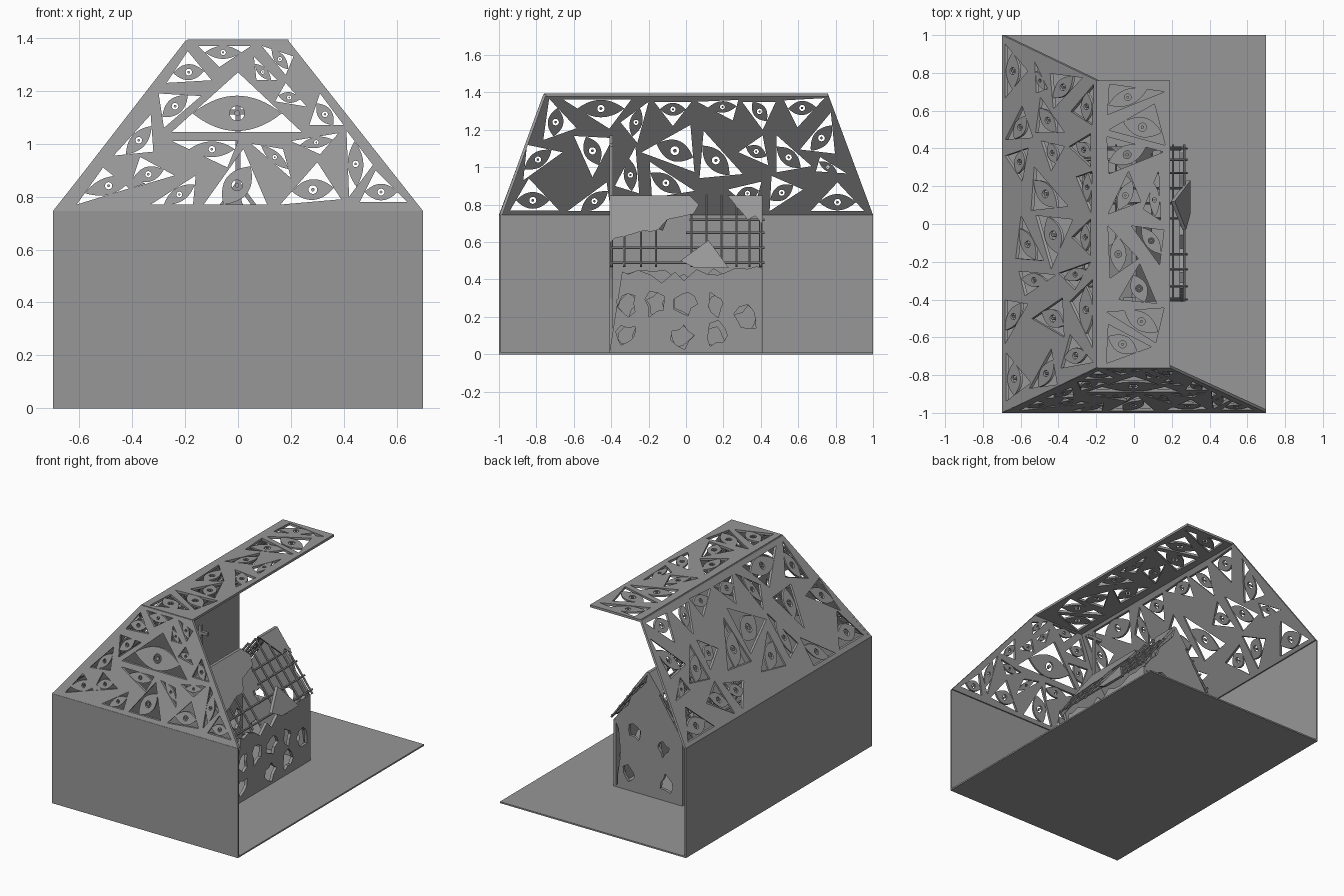
import bpy, bmesh, math, random
from mathutils import Vector

if "Cube" in bpy.data.objects:
    bpy.data.objects.remove(bpy.data.objects["Cube"])

random.seed(7)
GREY = bpy.data.materials.new("dark_grey")
GREY.diffuse_color = (.31, .31, .31, 1)
GREY.use_nodes = True
GREY.node_tree.nodes["Principled BSDF"].inputs["Base Color"].default_value = GREY.diffuse_color


def link(name, data):
    ob = bpy.data.objects.new(name, data)
    bpy.context.scene.collection.objects.link(ob)
    return ob


def finish(name, bm):
    me = bpy.data.meshes.new(name)
    bm.to_mesh(me)
    bm.free()
    me.materials.append(GREY)
    return link(name, me)


def sheet(name, loops, place, thick):
    """Filled flat outline with holes, given thickness and placed by place(u, v, w)."""
    cu = bpy.data.curves.new(name + "_outline", 'CURVE')
    cu.dimensions = '2D'
    cu.fill_mode = 'BOTH'
    cu.extrude = thick / 2
    for loop in loops:
        sp = cu.splines.new('POLY')
        sp.points.add(len(loop) - 1)
        for p, (u, v) in zip(sp.points, loop):
            p.co = (u, v, 0, 1)
        sp.use_cyclic_u = True
    tmp = link(name + "_tmp", cu)
    bpy.context.view_layer.update()
    dg = bpy.context.evaluated_depsgraph_get()
    bm = bmesh.new()
    bm.from_mesh(tmp.evaluated_get(dg).to_mesh())
    bpy.data.objects.remove(tmp)
    bpy.data.curves.remove(cu)
    for v in bm.verts:
        v.co = place(*v.co)
    for f in bm.faces:
        f.smooth = False
    bmesh.ops.remove_doubles(bm, verts=bm.verts, dist=1e-5)
    bmesh.ops.recalc_face_normals(bm, faces=bm.faces)
    return finish(name, bm)


def box(name, lo, hi):
    bm = bmesh.new()
    bmesh.ops.create_cube(bm, size=1)
    for v in bm.verts:
        v.co = [l + (c + .5) * (h - l) for c, l, h in zip(v.co, lo, hi)]
    return finish(name, bm)


def bars(name, segs, r):
    bm = bmesh.new()
    for a, b in segs:
        a, b = Vector(a), Vector(b)
        m = (b - a).to_track_quat('Z', 'Y').to_matrix().to_4x4()
        m.translation = (a + b) / 2
        bmesh.ops.create_cone(bm, cap_ends=True, segments=6, radius1=r, radius2=r,
                              depth=(b - a).length, matrix=m)
    return finish(name, bm)


def circle(c, r, n=16):
    return [(c.x + r * math.cos(i * math.tau / n), c.y + r * math.sin(i * math.tau / n))
            for i in range(n)]


def eye(tri):
    """Almond across the middle of a triangle, with a ring-shaped opening and a pupil."""
    sides = [tri[(i + 1) % 3] - tri[i] for i in range(3)]
    d = max(sides, key=lambda s: s.length)
    h = .7 * abs(sides[0].cross(sides[1])) / sum(s.length for s in sides)
    i = sides.index(d)
    far = tri[(i + 2) % 3]
    a, b = far.lerp(tri[i], .69), far.lerp(tri[(i + 1) % 3], .69)
    n = Vector((-d.y, d.x)).normalized()
    lid = [h * (1 - (k / 8 - 1) ** 2) for k in range(17)]
    top = [a.lerp(b, k / 16) + n * lid[k] for k in range(17)]
    low = [a.lerp(b, k / 16) - n * lid[k] for k in range(15, 0, -1)]
    m = (a + b) / 2
    return [[tuple(p) for p in top + low], circle(m, h * .42), circle(m, h * .17, 10)]


def edge_gap(A, B, sign=1):
    """Distances of B's points outside (or inside) the edges of anticlockwise A."""
    out = []
    for a, b in zip(A, A[1:] + A[:1]):
        n = Vector((b.y - a.y, a.x - b.x)).normalized() * sign
        out.append(min((p - a).dot(n) for p in B))
    return out


def eye_panel(name, outer, nums, place, sizes):
    tris = []
    for i in range(0, len(nums), 6):
        t = [Vector((nums[i + k] / 100, nums[i + k + 1] / 100)) for k in (0, 2, 4)]
        tris.append(t if (t[1] - t[0]).cross(t[2] - t[0]) > 0 else t[::-1])
    rim = [Vector(p) for p in outer]
    # widen openings while a strut remains between them
    for i, t in enumerate(tris):
        c = sum(t, Vector((0, 0))) / 3
        for s in sizes:
            big = [c + (p - c) * s for p in t]
            if min(edge_gap(rim, big, -1)) > .02 and all(
                    max(edge_gap(big, o) + edge_gap(o, big)) > .025
                    for o in tris if o is not t):
                tris[i] = big
                break
    sheet(name, [outer] + [[tuple(p) for p in t] for t in tris], place, .016)
    sheet(name + "_eyes", [l for t in tris for l in eye(t)], place, .012)


# Floor and the two standing walls
EAVE, TOP = .745, 1.39
box("floor", (-.7, -1, 0), (.7, 1, .01))
box("front_wall", (-.7, -1, 0), (.7, -.99, EAVE))
box("left_wall", (-.7, -1, 0), (-.69, 1, EAVE))

# Pierced roof panels: triangular openings, each holding an eye
front = [-15,137, 5,137, -7,129,  -19,135, -10,124, -27,123,  6,133, 7,124, 15,124,
         9,137, 21,133, 18,126,  -30,119, -14,118, -28,106,  -33,111, -32,97, -47,95.5,
         -37,95, -24,88, -41,83,  -51,91, -35,85, -61,77,  -16,88, -17,77, -33,77,
         -25,101, 0,101, -4,91,  0,127, 24,104.5, -25,104.5,  2,98, 11,77, -13,77,
         5,100, 17,98, 20,87,  18,123, 26,114, 14,116,  31,119, 40,107, 27,107,
         20,101, 38,104, 31,96,  30,93, 39,79, 16,77,  41,105, 51,92, 42,80,
         52,90, 64,78, 46,78]
left = [-73,136, -59,121, -76,115,  -61,135, -33,135, -42,123,  -35,124, -20,135, -26,113,
        -59,116, -40,115, -50,96,  -85,112, -66,108, -87,93,  -84,94, -68,77, -94,77,
        -43,91, -41,77, -62,77,  -27,111, -25,86, -38,90,  -23,108, 2,122, 4,98,
        -18,101, 2,88, -17,85,  -17,135, 3,135, -7,122,  6,135, 28,136, 25,125,
        10,118, 29,97, 8,95,  30,135, 48,135, 41,120,  54,135, 72,136, 60,123,
        62,110, 77,128, 79,108,  28,108, 41,117, 44,101,  49,116, 66,101, 49,98,
        72,105, 85,97, 70,98,  46,95, 62,88, 45,77,  81,91, 94,77, 68,77,
        23,88, 40,92, 36,77]
top = [-13,74, 16,70, -14,58,  10,62, 15,43, -11,50,  -13,45, 13,38, -12,28,
       -3,27, 3,12, -13,6,  13,28, 14,2, 5,8,  0,-2, 15,-4, 13,-20,
       -13,-3, 1,-18, -12,-27,  3,-21, 12,-42, -8,-40,  -13,-47, 15,-45, 11,-62,
       -13,-54, 8,-65, -14,-73]
rise = TOP - EAVE
eye_panel("front_roof", [(-.7, EAVE), (.7, EAVE), (.19, TOP), (-.19, TOP)], front,
          lambda u, v, w: (u, -.99 + (v - EAVE) * .235 / rise + w, v), ())
eye_panel("left_roof", [(-1, EAVE), (1, EAVE), (.76, TOP), (-.76, TOP)], left,
          lambda u, v, w: (-.69 + (v - EAVE) * .5 / rise + w, u, v), (1.3, 1.2, 1.1, 1.05))
eye_panel("top_roof", [(-.19, -.76), (.19, -.76), (.19, .76), (-.19, .76)], top,
          lambda u, v, w: (u, v, TOP - .005 + w), (1.15, 1.08))

# Ruined gabled building inside
HX, HY, WE, WR, Z0 = .25, .41, .47, .85, .005


def jag(a, b, n, amp):
    """Broken edge from a towards b."""
    a, b = Vector(a), Vector(b)
    nrm = Vector((a.y - b.y, b.x - a.x)).normalized()
    return [tuple(a)] + [tuple(a.lerp(b, (k + random.uniform(-.3, .3)) / n)
                               + nrm * random.uniform(0, amp)) for k in range(1, n)]


def breach(u, v, r=.075):
    return [(u + r * s * math.cos(k * math.tau / 9), v + 1.1 * r * s * math.sin(k * math.tau / 9))
            for k in range(9) for s in [random.uniform(.4, 1)]]


for s, side in ((1, "right"), (-1, "left")):
    wall = [(-HY, Z0), (HY, Z0), (HY, WE - .01)] + jag((HY - .03, WE), (-HY, WE - .02), 14, .08)
    holes = [breach(y, z) for y, z in ((-.32, .1), (-.32, .27), (-.16, .27), (-.02, .1),
                                       (0, .27), (.16, .1), (.16, .27), (.32, .19))]
    sheet(side + "_ruin_wall", [wall] + holes, lambda u, v, w: (s * (HX + w), u, v), .02)

    def slope(u, v, w=0):
        return (s * ((WR - v) / (WR - WE) * .28 + w), u, v)

    # Remaining roof slabs, then the exposed reinforcing grid
    slab = [(.02, WR), (-HY, WR), (-HY, .6)] + \
        jag((-.38, .62), (-.08, .66), 6, .04) + [(-.1, .72), (.04, .75), (.07, .8)]
    sheet(side + "_roof_slab", [slab], slope, .02)
    sheet(side + "_roof_corner", [[(.22, WR), (HY, WR), (HY, .7), (.37, .74), (.33, .72)]],
          slope, .02)
    sheet(side + "_loose_slab", [[(-.03, .5), (.05, .46), (.23, .46), (.12, .61)]],
          lambda u, v, w: (s * ((.62 - v) * .55 + .2 + w), u, v), .02)
    grid = [(slope(y, WE), slope(y, z)) for y, z in
            ((-.4, .66), (-.33, .64), (-.24, .66), (-.16, .66), (.03, .74), (.11, WR),
             (.19, WR), (.27, .82), (.34, .8), (.4, .74))]
    grid += [(slope(a, z), slope(.42, z)) for z, a in
             ((.49, -.41), (.57, -.41), (.65, .0), (.72, .02))]
    bars(side + "_reinforcing_bars", grid, .007)

for s, end in ((1, "back"), (-1, "front")):
    gable = [(-HX, Z0), (HX, Z0)] + jag((HX - .02, .03), (HX, WE), 5, .04) + [(HX, WE)] + \
        jag((.2, .54), (0, WR), 5, .03) + [(0, WR), (-HX, WE)]
    holes = [breach(x, z, .065) for x, z in ((.14, .12), (-.14, .13), (-.12, .36), (.1, .42))]
    if s < 0:
        holes.append([(-.05, .02), (.05, .02), (.05, .2), (0, .27), (-.05, .2)])
    sheet(end + "_ruin_gable", [gable] + holes, lambda u, v, w: (u, s * (HY - .01) + w, v), .02)

# Cross on the front gable
box("cross_post", (-.01, -.41, .8), (.01, -.39, 1.17))
box("cross_arm", (-.055, -.41, 1.11), (.055, -.39, 1.13))
